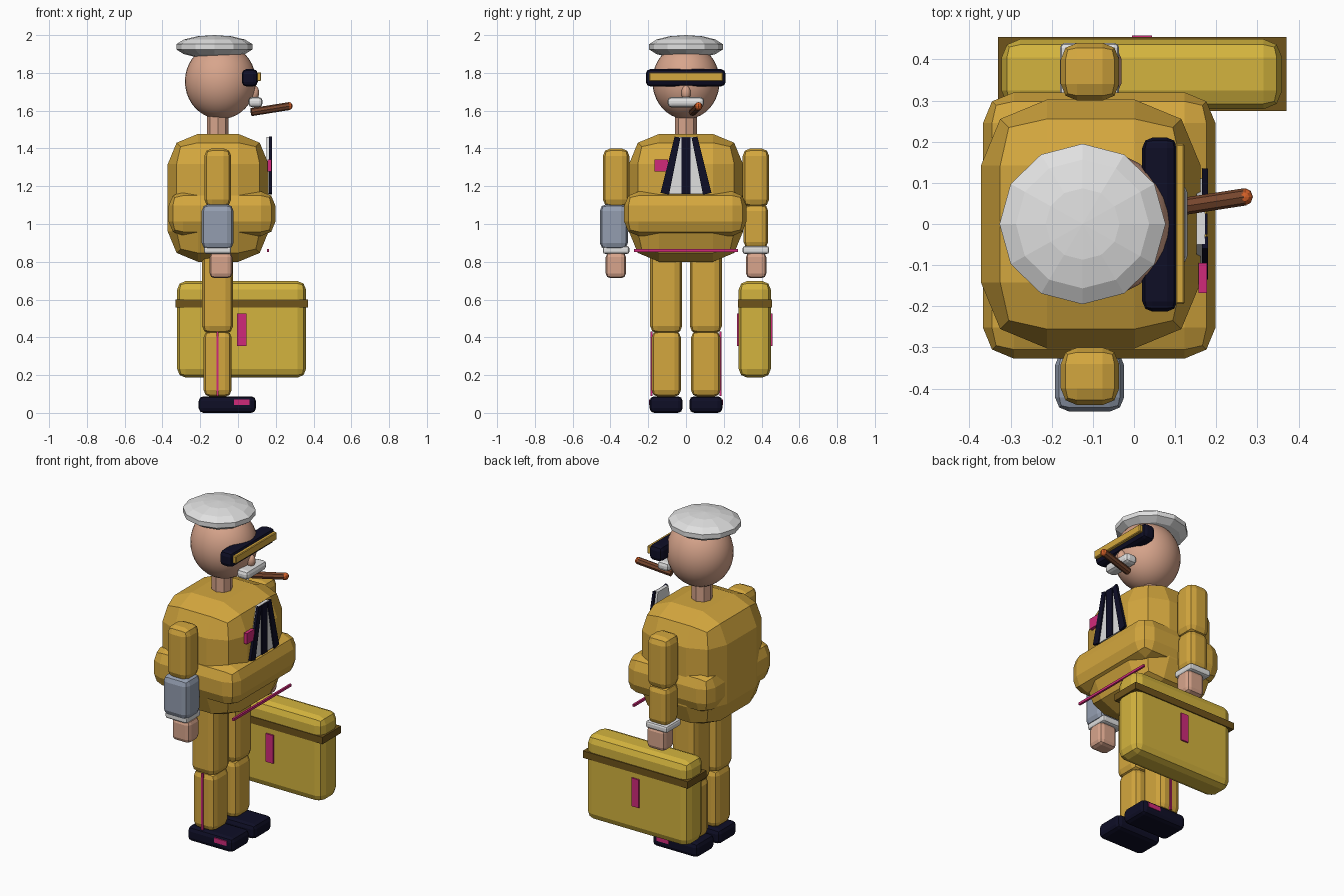
import bpy, bmesh, math
from mathutils import Vector

cube = bpy.data.objects.get("Cube")
if cube:
    bpy.data.objects.remove(cube, do_unlink=True)


def linear(c):
    c /= 255
    return c / 12.92 if c <= 0.04045 else ((c + 0.055) / 1.055) ** 2.4


def material(name, *rgb):
    m = bpy.data.materials.new(name)
    m.use_nodes = True
    col = (*[linear(c) for c in rgb], 1)
    m.diffuse_color = col
    m.node_tree.nodes["Principled BSDF"].inputs["Base Color"].default_value = col
    return m


gold = material("suit gold", 212, 167, 62)
yellow = material("case yellow", 212, 180, 62)
bronze = material("band bronze", 110, 83, 27)
skin = material("skin", 216, 165, 140)
white = material("off white", 224, 224, 224)
grey = material("steel grey", 148, 158, 176)
navy = material("navy", 14, 14, 38)
pink = material("pink", 208, 42, 122)
brown = material("cigar brown", 118, 70, 45)
orange = material("ember orange", 212, 96, 40)


def add(name, bm, mat):
    bmesh.ops.recalc_face_normals(bm, faces=bm.faces)
    mesh = bpy.data.meshes.new(name)
    bm.to_mesh(mesh)
    bm.free()
    mesh.materials.append(mat)
    ob = bpy.data.objects.new(name, mesh)
    bpy.context.collection.objects.link(ob)
    return ob


def box(name, xs, ys, zs, mat, bevel=0, segments=2):
    """Box between limits, with optional rounded edges."""
    bm = bmesh.new()
    bmesh.ops.create_cube(bm, size=1)
    for v in bm.verts:
        v.co = [lim[0] + (c + 0.5) * (lim[1] - lim[0])
                for c, lim in zip(v.co, (xs, ys, zs))]
    ob = add(name, bm, mat)
    if bevel:
        mod = ob.modifiers.new("rounding", 'BEVEL')
        mod.width = bevel
        mod.segments = segments
    return ob


def ball(name, centre, radii, mat, segs, rings, smooth=False):
    bm = bmesh.new()
    bmesh.ops.create_uvsphere(bm, u_segments=segs, v_segments=rings, radius=1)
    for v in bm.verts:
        v.co = [c + p * r for c, p, r in zip(centre, v.co, radii)]
    for f in bm.faces:
        f.smooth = smooth
    return add(name, bm, mat)


def rod(name, start, end, radius, mat, sides=8):
    a, b = Vector(start), Vector(end)
    bm = bmesh.new()
    bmesh.ops.create_cone(bm, cap_ends=True, segments=sides, radius1=radius,
                          radius2=radius, depth=(b - a).length)
    ob = add(name, bm, mat)
    ob.location = (a + b) / 2
    ob.rotation_euler = (b - a).to_track_quat('Z', 'Y').to_euler()
    return ob


def plate(name, outline, x0, x1, mat):
    """Flat plate facing +x from a (y, z) outline."""
    bm = bmesh.new()
    face = bm.faces.new([bm.verts.new((x0, y, z)) for y, z in outline])
    out = bmesh.ops.extrude_face_region(bm, geom=[face])
    for v in out["geom"]:
        if isinstance(v, bmesh.types.BMVert):
            v.co.x = x1
    return add(name, bm, mat)


# Head, cap and face
ball("head", (-0.093, 0, 1.755), (0.188, 0.178, 0.2), skin, 32, 20, True)
ball("cap", (-0.125, 0, 1.938), (0.207, 0.2, 0.062), white, 12, 7)
rod("neck", (-0.107, 0, 1.4), (-0.107, 0, 1.62), 0.058, skin)
ball("nose", (0.085, 0, 1.695), (0.027, 0.025, 0.04), skin, 12, 8, True)
box("visor", (0.02, 0.105), (-0.213, 0.21), (1.728, 1.82), navy, 0.025)
box("visor_strip", (0.1, 0.123), (-0.195, 0.195), (1.757, 1.803), gold, 0.004, 1)
box("moustache", (0.055, 0.13), (-0.098, 0.096), (1.618, 1.672), white, 0.02)
rod("cigar", (0.07, 0.035, 1.592), (0.27, 0.066, 1.624), 0.021, brown)
ball("cigar_ember", (0.27, 0.066, 1.624), (0.019, 0.021, 0.021), orange, 8, 6)

# Jacket
box("torso", (-0.372, 0.162), (-0.302, 0.302), (0.8, 1.477), gold, 0.16)
box("folded_sleeves", (-0.367, 0.198), (-0.327, 0.32), (0.937, 1.172), gold, 0.075)
plate("shirt_front", [(-0.05, 1.46), (0.05, 1.46), (0.11, 1.16), (-0.11, 1.16)],
      0.152, 0.172, white)
plate("tie", [(-0.025, 1.458), (0.025, 1.458), (0.025, 1.16), (-0.025, 1.16)],
      0.168, 0.178, navy)
for side, label in ((1, "left"), (-1, "right")):
    plate(label + "_lapel", [(side * y, z) for y, z in (
        (0.03, 1.455), (0.06, 1.463), (0.135, 1.165), (0.09, 1.155))],
        0.165, 0.18, navy)
box("chest_badge", (0.157, 0.177), (-0.168, -0.095), (1.278, 1.342), pink)
box("belt_piping", (0.153, 0.165), (-0.275, 0.275), (0.853, 0.867), pink)

# Arms, legs and shoes
for side, label in ((1, "left"), (-1, "right")):
    def span(a, b):
        return sorted((side * a, side * b))
    box(label + "_upper_arm", (-0.178, -0.036), span(0.3, 0.44), (1.09, 1.4), gold, 0.04)
    if side > 0:
        box("left_forearm", (-0.174, -0.04), span(0.305, 0.435), (0.87, 1.105), gold, 0.035)
    else:
        box("right_forearm", (-0.192, -0.024), span(0.308, 0.456), (0.865, 1.105), grey, 0.035)
    box(label + "_cuff", (-0.18, -0.036), span(0.3, 0.44), (0.842, 0.883), white, 0.012)
    box(label + "_hand", (-0.15, -0.03), span(0.318, 0.425), (0.713, 0.85), skin, 0.025)
    box(label + "_thigh", (-0.19, -0.026), span(0.02, 0.19), (0.42, 0.86), gold, 0.04)
    box(label + "_shin", (-0.182, -0.034), span(0.027, 0.182), (0.085, 0.435), gold, 0.035)
    box(label + "_trouser_stripe", (-0.114, -0.102), span(0.178, 0.188), (0.09, 0.43), pink)
    box(label + "_shoe", (-0.208, 0.095), span(0.018, 0.193), (0, 0.088), navy, 0.025)
    box(label + "_shoe_tab", (-0.022, 0.06), span(0.188, 0.197), (0.042, 0.07), pink)

# Carrying case
box("case", (-0.322, 0.36), (0.279, 0.449), (0.187, 0.698), yellow, 0.045)
box("case_band", (-0.33, 0.37), (0.275, 0.455), (0.558, 0.6), bronze)
for y, label in ((0.275, "inner"), (0.453, "outer")):
    box("case_tag_" + label, (-0.005, 0.044), (y - 0.005, y + 0.005), (0.355, 0.525), pink)
